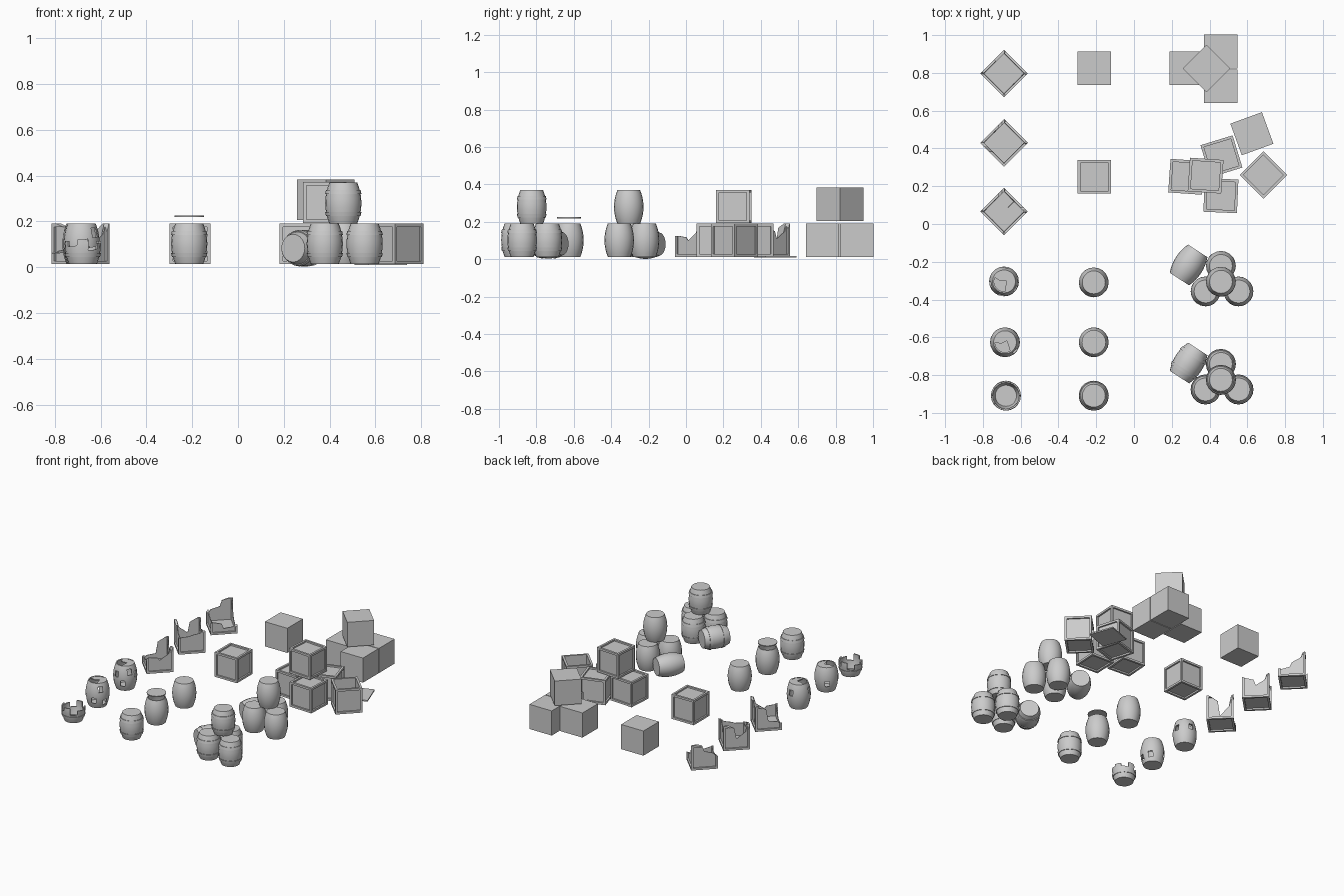
import bpy, bmesh, math, random
from math import sin, cos, pi, radians
from mathutils import Matrix

if "Cube" in bpy.data.objects:
    bpy.data.objects.remove(bpy.data.objects["Cube"])

random.seed(4)
S, Z0, H = 0.178, 0.013, 0.178     # crate side, resting height, item height
Z1 = Z0 + H


def finish(name, bm, loc=(0, 0, 0), rot=(0, 0, 0), smooth=False):
    bmesh.ops.recalc_face_normals(bm, faces=bm.faces)
    me = bpy.data.meshes.new(name)
    bm.to_mesh(me)
    bm.free()
    if smooth:
        me.shade_smooth()
        me.set_sharp_from_angle(angle=radians(35))
    ob = bpy.data.objects.new(name, me)
    bpy.context.collection.objects.link(ob)
    ob.location, ob.rotation_euler = loc, rot
    return ob


def cut(ob, cutter):
    cutter.hide_render = cutter.hide_viewport = True
    cutter.display_type = 'WIRE'
    m = ob.modifiers.new("break", 'BOOLEAN')
    m.operation, m.object, m.solver = 'DIFFERENCE', cutter, 'EXACT'


def crate(name, x, y, deg=0, z=Z0, framed=True, opened=False):
    bm = bmesh.new()
    bmesh.ops.create_cube(bm, size=S)
    if framed:
        bm.normal_update()
        # recessed panel on every side
        faces = list(bm.faces)
        bmesh.ops.inset_individual(bm, faces=faces, thickness=0.021)
        for f in faces:
            n = f.normal.copy()
            r = bmesh.ops.extrude_discrete_faces(bm, faces=[f])["faces"][0]
            deep = 0.15 if opened and n.z > 0.5 else 0.011
            bmesh.ops.translate(bm, verts=r.verts, vec=-n * deep)
    return finish(name, bm, (x, y, z + S / 2), (0, 0, radians(deg)))


def box(name, size, loc, rot=(0, 0, 0)):
    bm = bmesh.new()
    bmesh.ops.create_cube(bm, size=1, matrix=Matrix.Diagonal((*size, 1)))
    return finish(name, bm, loc, rot)


def lathe(name, profile, loc, rot=(0, 0, 0), seg=20):
    bm = bmesh.new()
    rings = []
    for r, z in profile:
        if r == 0:
            rings.append([bm.verts.new((0, 0, z))] * seg)
        else:
            rings.append([bm.verts.new((r * cos(2 * pi * i / seg), r * sin(2 * pi * i / seg), z))
                          for i in range(seg)])
    for a, b in zip(rings, rings[1:]):
        for i in range(seg):
            j = (i + 1) % seg
            vs = list(dict.fromkeys((a[i], a[j], b[j], b[i])))
            bm.faces.new(vs)
    return finish(name, bm, loc, rot, True)


def bulge(t):
    return 0.061 + 0.018 * (1 - (2 * t - 1) ** 2)


def barrel(name, x, y, z=Z0, hooped=False, hollow=False, rot=(0, 0, 0)):
    prof = [(0, 0)]
    ts = [0, .1, .18, .28, .39, .5, .61, .72, .82, .9, 1]
    for i, t in enumerate(ts):
        r = bulge(t)
        edge = hooped and t in (.18, .28, .72, .82)
        if edge:
            pair = [(r, t * H), (r + .004, t * H)]
            prof += pair if t in (.18, .72) else pair[::-1]
        else:
            prof.append((r, t * H))
    if hollow:
        prof += [(bulge(t) - .008, t * H) for t in (1, .82, .66, .5, .34, .18, .05)] + [(0, .05 * H)]
    else:
        prof.append((0, H))
    return lathe(name, prof, (x, y, z), rot)


def jagged_cutter(name, x, y, rim):
    """Solid whose lower surface follows the broken rim: (angle, height) pairs."""
    bm = bmesh.new()
    lo = bm.verts.new((0, 0, 0.12))
    hi = bm.verts.new((0, 0, 0.3))
    ring = lambda r, zs: [bm.verts.new((r * cos(a), r * sin(a), z)) for (a, _), z in zip(rim, zs)]
    zs = [z for _, z in rim]
    a, b, c = ring(.03, zs), ring(.2, zs), ring(.2, [.3] * len(rim))
    for i in range(len(rim)):
        j = (i + 1) % len(rim)
        bm.faces.new((lo, a[i], a[j]))
        bm.faces.new((hi, c[i], c[j]))
        # split in triangles so the surface stays planar
        for p, q in ((a, b), (b, c)):
            bm.faces.new((p[i], q[i], q[j]))
            bm.faces.new((p[i], q[j], p[j]))
    return finish(name, bm, (x, y, 0))


# single intact crates and the plain stack
crate("plain_crate", -.21, .824, framed=False)
crate("framed_crate", -.21, .25)
for i, (x, y) in enumerate([(.277, .824), (.46, .913), (.46, .73)]):
    crate(f"plain_stack_crate_{i}", x, y, framed=False)
crate("plain_stack_top_crate", .384, .824, 45, .205, framed=False)

# framed stack with one opened crate and its lid on the ground
for i, (x, y, d) in enumerate([(.463, .358, 17), (.46, .15, -2.5), (.276, .25, -4)]):
    crate(f"framed_stack_crate_{i}", x, y, d)
crate("framed_stack_top_crate", .379, .256, -4, Z1 + .002)
crate("opened_crate", .685, .26, 45, opened=True)
box("crate_lid", (S, S, .009), (.624, .478, .0135), (0, 0, radians(20)))

# broken crates: rim heights start at the +x corner and run anticlockwise
breaks = [(.066, [.2, .04, .2, .08, .06, .08, .125, .10]),
          (.43, [.17, .11, .2, .09, .2, .13, .13, .14]),
          (.797, [.07, .12, .2, .14, .10, .09, .10, .05])]
for i, (y, hs) in enumerate(breaks):
    ob = crate(f"broken_crate_{i}", -.688, y, 45, opened=True)
    cut(ob, jagged_cutter(f"crate_cutter_{i}", -.688, y,
                          [(k * pi / 4, h) for k, h in enumerate(hs)]))

# single barrels, the middle one opened with its lid raised
barrel("hooped_barrel", -.213, -.909, hooped=True)
barrel("opened_barrel", -.213, -.626, hollow=True)
lathe("barrel_lid", [(0, 0), (.064, 0), (.064, .006), (0, .006)], (-.213, -.626, .219))
barrel("plain_barrel", -.213, -.309)

# barrel piles: three below, one on top, one lying beside
for kind, dy in (("hooped", -.829), ("plain", -.310)):
    hoop = kind == "hooped"
    for i, (x, y) in enumerate([(.379, -.047), (.553, -.047), (.46, .088)]):
        barrel(f"{kind}_pile_barrel_{i}", x, dy + y, hooped=hoop)
    barrel(f"{kind}_pile_top_barrel", .46, dy + .004, Z1, hoop)
    a = radians(57)
    barrel(f"{kind}_lying_barrel", .289 - cos(a) * H / 2, dy + .093 - sin(a) * H / 2,
           .083 if hoop else .081, hoop, rot=(0, pi / 2, a))

# half-height broken barrel with a jagged stave rim
ob = barrel("broken_barrel_low", -.678, -.909, hooped=True, hollow=True)
rim = []
for k in range(10):
    h = (.115, .09, .12, .075, .105)[k % 5]
    rim += [(k * pi / 5, h), ((k + .98) * pi / 5, h + random.uniform(-.008, .008))]
cut(ob, jagged_cutter("barrel_rim_cutter", -.678, -.909, rim))

# two barrels with missing stave pieces and cracked lids
holes = [(-75, .07), (-40, .15), (-15, .055), (0, .125), (40, .06), (75, .13),
         (130, .08), (185, .14), (215, .06), (250, .13)]
for i, (x, y) in enumerate([(-.683, -.626), (-.688, -.304)]):
    ob = barrel(f"broken_barrel_{i}", x, y, hollow=True)
    for k, (deg, z) in enumerate(holes[i::2] + holes[1 - i:2]):
        a = radians(deg + 8 * i)
        cut(ob, box(f"hole_cutter_{i}_{k}", (.05, .03, .04),
                    (x + .075 * cos(a), y + .075 * sin(a), z), (0, 0, a)))
    bm = bmesh.new()
    pts = [(.055 * cos(t * pi / 12), .055 * sin(t * pi / 12)) for t in range(-4, 13)]
    pts += [(-.02, -.008), (.01, .008)]
    f = bm.faces.new([bm.verts.new((px, py, 0)) for px, py in pts])
    ext = bmesh.ops.extrude_face_region(bm, geom=[f])["geom"]
    bmesh.ops.translate(bm, verts=[v for v in ext if isinstance(v, bmesh.types.BMVert)], vec=(0, 0, .006))
    finish(f"cracked_barrel_lid_{i}", bm, (x, y, Z1 - .008), (0, 0, radians(-25 * i)))
